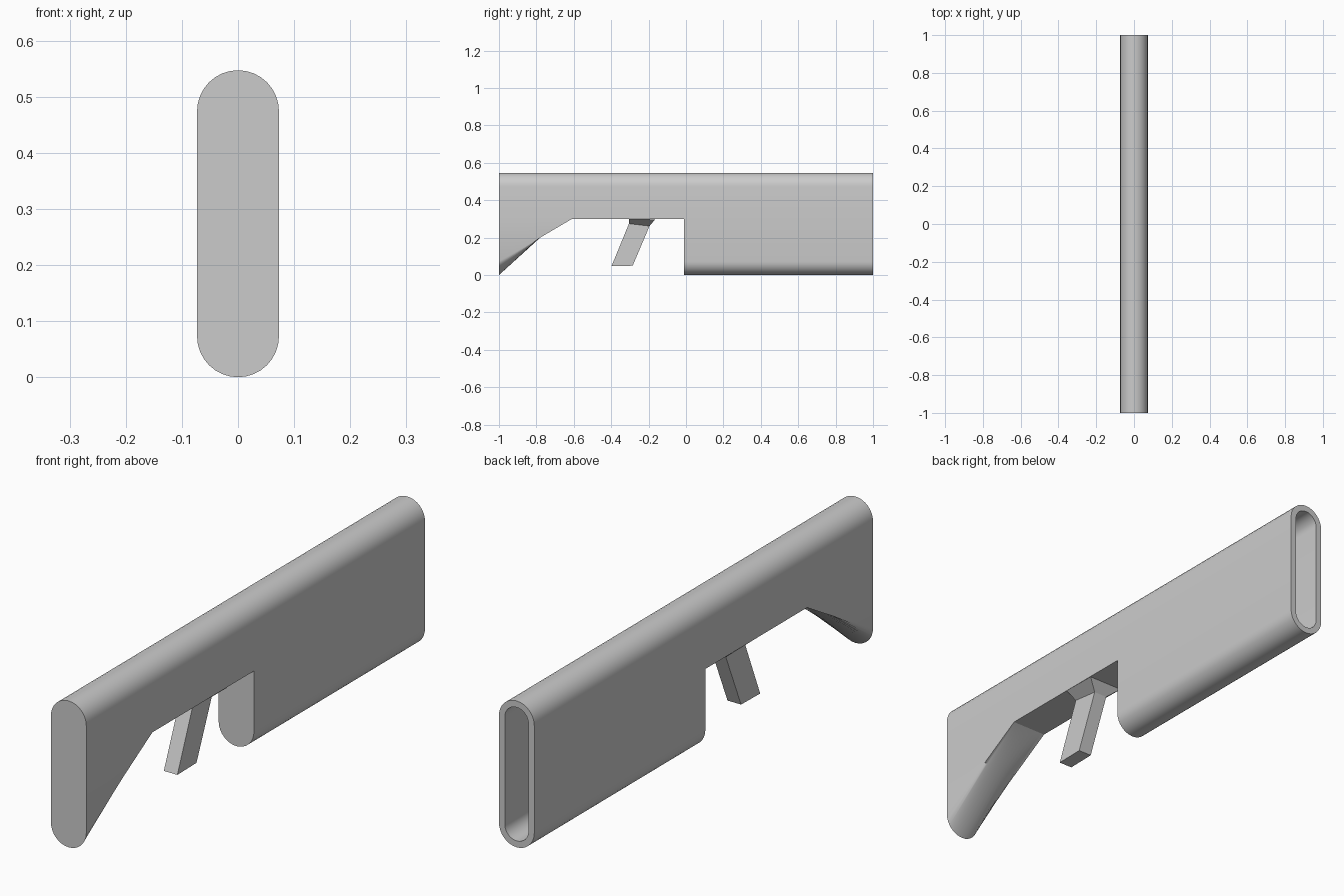
import bpy, bmesh
from math import sin, cos, pi

if "Cube" in bpy.data.objects:
    bpy.data.objects.remove(bpy.data.objects["Cube"])

R, Z_LOW, Z_HIGH, Z_NOTCH = 0.073, 0.073, 0.474, 0.30
SEG = 16


def section(y, r=R, floor=None):
    """Upright capsule outline at y; floor flattens its lower end."""
    pts = [(r * cos(pi * i / SEG), y, Z_HIGH + r * sin(pi * i / SEG)) for i in range(SEG + 1)]
    pts.append((-r, y, Z_NOTCH))
    for i in range(SEG + 1):
        a = pi + pi * i / SEG
        z = Z_LOW + r * sin(a) if floor is None else floor
        pts.append((r * cos(a), y, z))
    pts.append((r, y, Z_NOTCH))
    return pts


def loft(name, rings, cap_start=True):
    """Skin a list of matching rings, closing the ends."""
    bm = bmesh.new()
    rows = [[bm.verts.new(p) for p in ring] for ring in rings]
    n = len(rows[0])
    for a, b in zip(rows, rows[1:]):
        for i in range(n):
            j = (i + 1) % n
            bm.faces.new((a[i], a[j], b[j], b[i]))
    if cap_start:
        bm.faces.new(rows[0])
    bm.faces.new(rows[-1])
    bmesh.ops.remove_doubles(bm, verts=bm.verts, dist=1e-5)
    bmesh.ops.recalc_face_normals(bm, faces=bm.faces)
    mesh = bpy.data.meshes.new(name)
    bm.to_mesh(mesh)
    bm.free()
    obj = bpy.data.objects.new(name, mesh)
    bpy.context.collection.objects.link(obj)
    return obj


# Body: rounded nose, sloped underside, notch, then full capsule with a hollow back end
body = loft("body", [
    section(-1.0),
    section(-0.78, floor=0.20),
    section(-0.61, floor=Z_NOTCH),
    section(-0.01, floor=Z_NOTCH),
    section(-0.01),
    section(1.0),
    section(1.0, r=0.049),
    section(0.04, r=0.049),
])
bpy.ops.object.select_all(action='DESELECT')
body.select_set(True)
bpy.context.view_layer.objects.active = body
bpy.ops.object.shade_smooth_by_angle(angle=0.5)


# Slanted lever: flared root under the notch, narrower blade below
def lever_ring(half, front, back):
    (yf, zf), (yb, zb) = front, back
    return [(-half, yf, zf), (half, yf, zf), (half, yb, zb), (-half, yb, zb)]


loft("lever", [
    lever_ring(R, (-0.305, 0.30), (-0.165, 0.298)),
    lever_ring(0.028, (-0.305, 0.275), (-0.195, 0.262)),
    lever_ring(0.028, (-0.398, 0.048), (-0.285, 0.05)),
], cap_start=False)
